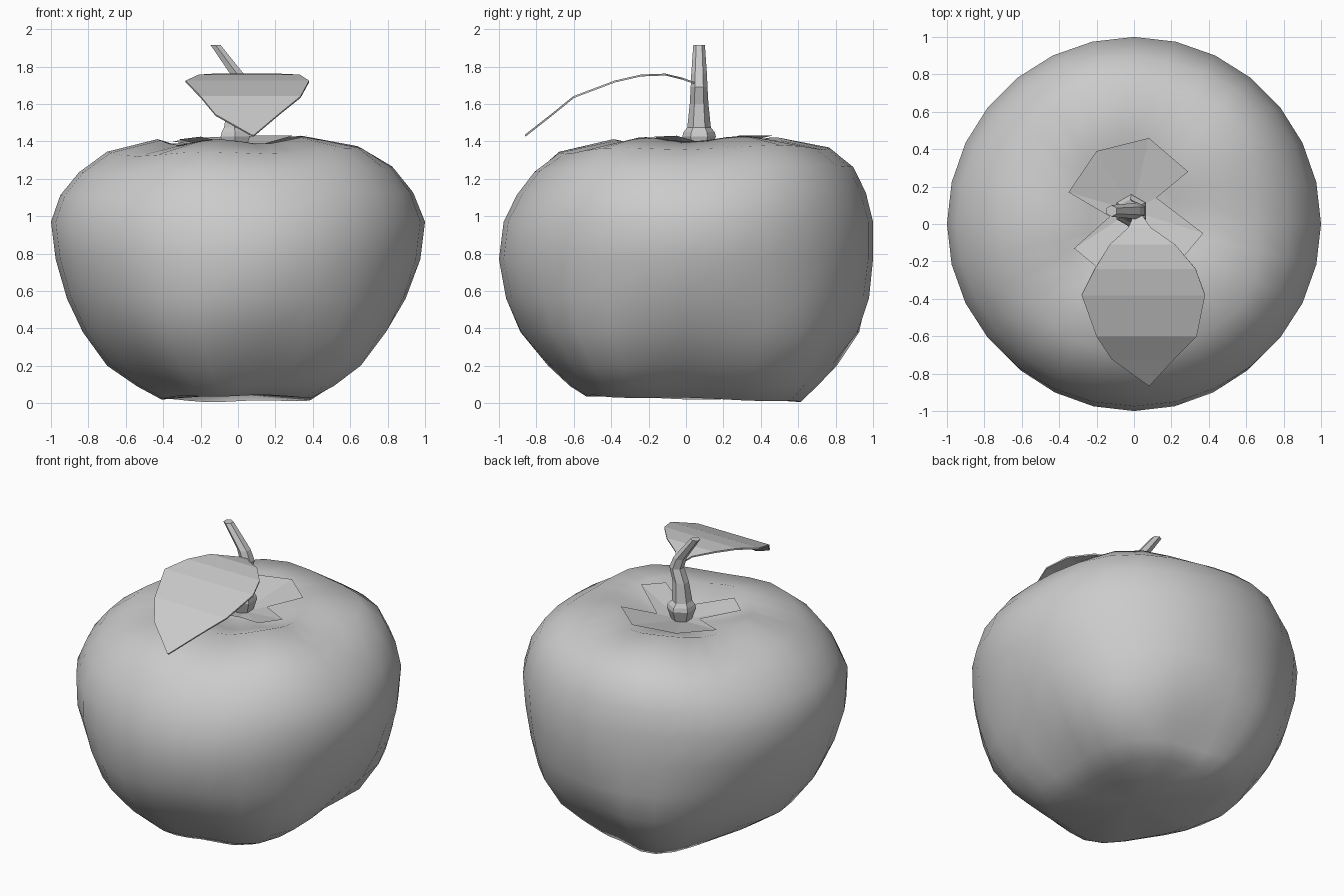
import bpy, bmesh
from math import sin, cos, pi, radians


def make_object(name, verts, faces, smooth=False):
    mesh = bpy.data.meshes.new(name)
    mesh.from_pydata([tuple(v) for v in verts], [], faces)
    bm = bmesh.new()
    bm.from_mesh(mesh)
    bmesh.ops.recalc_face_normals(bm, faces=bm.faces)
    bm.to_mesh(mesh)
    bm.free()
    for p in mesh.polygons:
        p.use_smooth = smooth
    obj = bpy.data.objects.new(name, mesh)
    bpy.context.collection.objects.link(obj)
    return obj


def skin_rings(rings, n, bottom, top):
    """Join stacked rings of n points and close both ends with a fan."""
    verts = [v for r in rings for v in r] + [bottom, top]
    b, t, last = len(verts) - 2, len(verts) - 1, (len(rings) - 1) * n
    faces = []
    for i in range(n):
        j = (i + 1) % n
        for k in range(0, last, n):
            faces.append((k + i, k + j, k + n + j, k + n + i))
        faces += [(j, i, b), (last + i, last + j, t)]
    return verts, faces


# Fruit body: z, x radius, front radius, back radius,
# squareness, lobe inset, lobe height, tilt towards the back right
PROFILE = [
    (0.02, 0.41, 0.54, 0.62, 2.9, 0.07, 0.01, -0.015),
    (0.09, 0.54, 0.63, 0.71, 2.8, 0.08, 0.01, 0),
    (0.20, 0.70, 0.75, 0.82, 2.6, 0.08, 0.01, 0),
    (0.38, 0.83, 0.90, 0.945, 2.25, 0.05, 0, 0),
    (0.56, 0.915, 0.97, 0.99, 2.05, 0.02, 0, 0),
    (0.77, 0.975, 1.00, 1.00, 2.0, 0, 0, 0),
    (0.97, 1.00, 0.975, 1.00, 2.0, 0, 0, 0),
    (1.12, 0.95, 0.91, 0.97, 2.05, 0.015, 0, 0.01),
    (1.25, 0.85, 0.82, 0.91, 2.15, 0.03, 0, 0.02),
    (1.36, 0.70, 0.69, 0.78, 2.25, 0.05, -0.02, 0.02),
    (1.42, 0.43, 0.40, 0.50, 2.0, 0.05, -0.03, 0.01),
    (1.35, 0.24, 0.20, 0.30, 2.0, 0, -0.01, 0),
]
N = 28
rings = []
for z, rx, rf, rb, power, inset, lift, tilt in PROFILE:
    ring = []
    for i in range(N):
        a = 2 * pi * i / N
        c, s = cos(a), sin(a)
        p = min(power, 2.25) if c < 0 and s < 0 else power
        valley = (1 - cos(5 * (a - radians(38)))) / 2
        k = (1 - inset * valley) / (abs(c) ** p + abs(s) ** p) ** (1 / p)
        dz = lift * valley + tilt * (s if z < 0.5 else cos(a - radians(40)))
        ring.append((rx * k * c, (rb if s > 0 else rf) * k * s, z + dz))
    rings.append(ring)
make_object("fruit_body", *skin_rings(rings, N, (0, 0, 0.05), (0, 0.05, 1.29)), smooth=True)

# Calyx: flat sepals fanned around the stem in the top hollow
outline = [(-0.35, 0.17, 1.40), (-0.20, 0.39, 1.42), (0.08, 0.46, 1.43),
           (0.29, 0.28, 1.43), (0.12, 0.14, 1.375), (0.37, -0.05, 1.43),
           (0.27, -0.17, 1.425), (0.06, -0.06, 1.365), (-0.20, -0.23, 1.425),
           (-0.32, -0.13, 1.41), (-0.13, 0.04, 1.365)]
m = len(outline)
make_object("calyx", [(-0.01, 0.07, 1.34)] + outline,
            [(0, (i + 1) % m + 1, i + 1) for i in range(m)])

# Stem: six-sided, flared base and one bend (x, z, radius)
PATH = [(-0.015, 1.34, 0.06), (-0.015, 1.425, 0.09), (-0.015, 1.45, 0.083),
        (-0.02, 1.475, 0.063), (-0.01, 1.60, 0.05), (0.02, 1.69, 0.045),
        (-0.005, 1.76, 0.042), (-0.12, 1.915, 0.031)]
S = 6
rings = [[(x + r * cos(a), 0.07 + r * sin(a), z)
          for a in [2 * pi * j / S + pi / 6 for j in range(S)]] for x, z, r in PATH]
make_object("stem", *skin_rings(rings, S, (-0.015, 0.07, 1.34), (-0.12, 0.07, 1.915)))

# Leaf: rows of y, z, left x, right x, drooping to the front
ROWS = [(0.05, 1.71, 0.0, 0.04), (-0.02, 1.735, -0.03, 0.09), (-0.11, 1.757, -0.13, 0.22),
        (-0.24, 1.752, -0.21, 0.33), (-0.38, 1.72, -0.28, 0.38), (-0.60, 1.637, -0.20, 0.335),
        (-0.72, 1.54, -0.12, 0.215), (-0.86, 1.43, 0.075, 0.085)]
verts, faces = [], []
for y, z, x0, x1 in ROWS:
    verts += [(x0, y, z), (x1, y, z)]
for i in range(0, 2 * len(ROWS) - 2, 2):
    faces.append((i, i + 2, i + 3, i + 1))
leaf = make_object("leaf", verts, faces)
solid = leaf.modifiers.new("thickness", "SOLIDIFY")
solid.thickness = 0.01
solid.offset = 0
